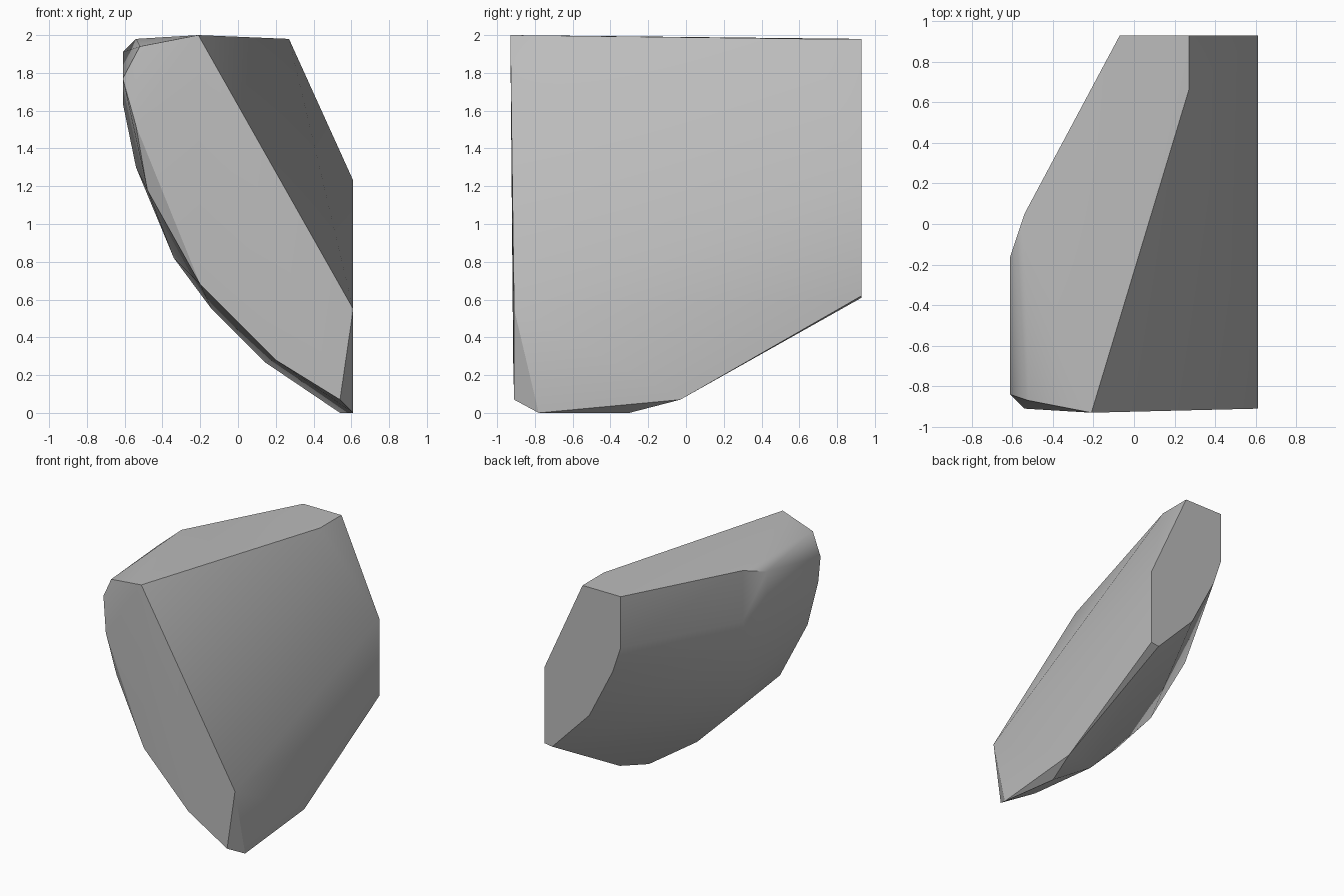
import bpy, bmesh, math

cube = bpy.data.objects.get("Cube")
if cube:
    bpy.data.objects.remove(cube, do_unlink=True)

# Corners of the chipped stone, grouped by side
front = [(-.21, -.93, 2), (-.52, -.87, 1.94), (-.61, -.84, 1.77), (-.54, -.91, 1.52),
         (-.48, -.86, 1.18), (-.2, -.91, .68), (.2, -.915, .28), (.54, -.91, .07), (.61, -.91, .55)]
top = [(.27, .66, 1.98), (-.54, .05, 1.98), (-.61, -.16, 1.91)]
back = [(x, .93, z) for x, z in ((.27, 1.98), (-.07, 1.98), (-.07, 1.57), (0, 1.36),
                                 (.21, .95), (.54, .61), (.61, .62), (.61, 1.23))]
under = [(-.61, -.16, 1.64), (-.54, .05, 1.57), (-.54, -.05, 1.3), (-.34, -.21, .82),
         (-.14, -.38, .55), (.14, -.34, .27), (.54, -.3, 0), (.61, -.78, 0), (.61, -.03, .07)]

# Wrap the corners in a convex skin
bm = bmesh.new()
for corner in front + top + back + under:
    bm.verts.new(corner)
bmesh.ops.convex_hull(bm, input=bm.verts[:])
loose = [v for v in bm.verts if not v.link_faces]
bmesh.ops.delete(bm, geom=loose, context='VERTS')
bmesh.ops.dissolve_limit(bm, angle_limit=math.radians(1), verts=bm.verts[:], edges=bm.edges[:])
bmesh.ops.recalc_face_normals(bm, faces=bm.faces[:])
mesh = bpy.data.meshes.new("stone")
bm.to_mesh(mesh)
bm.free()
stone = bpy.data.objects.new("stone", mesh)
bpy.context.collection.objects.link(stone)

# Plain grey stone
grey = bpy.data.materials.new("stone_grey")
grey.use_nodes = True
colour = (.5, .5, .5, 1)
grey.diffuse_color = colour
grey.node_tree.nodes["Principled BSDF"].inputs["Base Color"].default_value = colour
mesh.materials.append(grey)

# Soft shading with crisp chipped edges
bpy.ops.object.select_all(action='DESELECT')
stone.select_set(True)
bpy.context.view_layer.objects.active = stone
bpy.ops.object.shade_smooth_by_angle(angle=math.radians(30))
